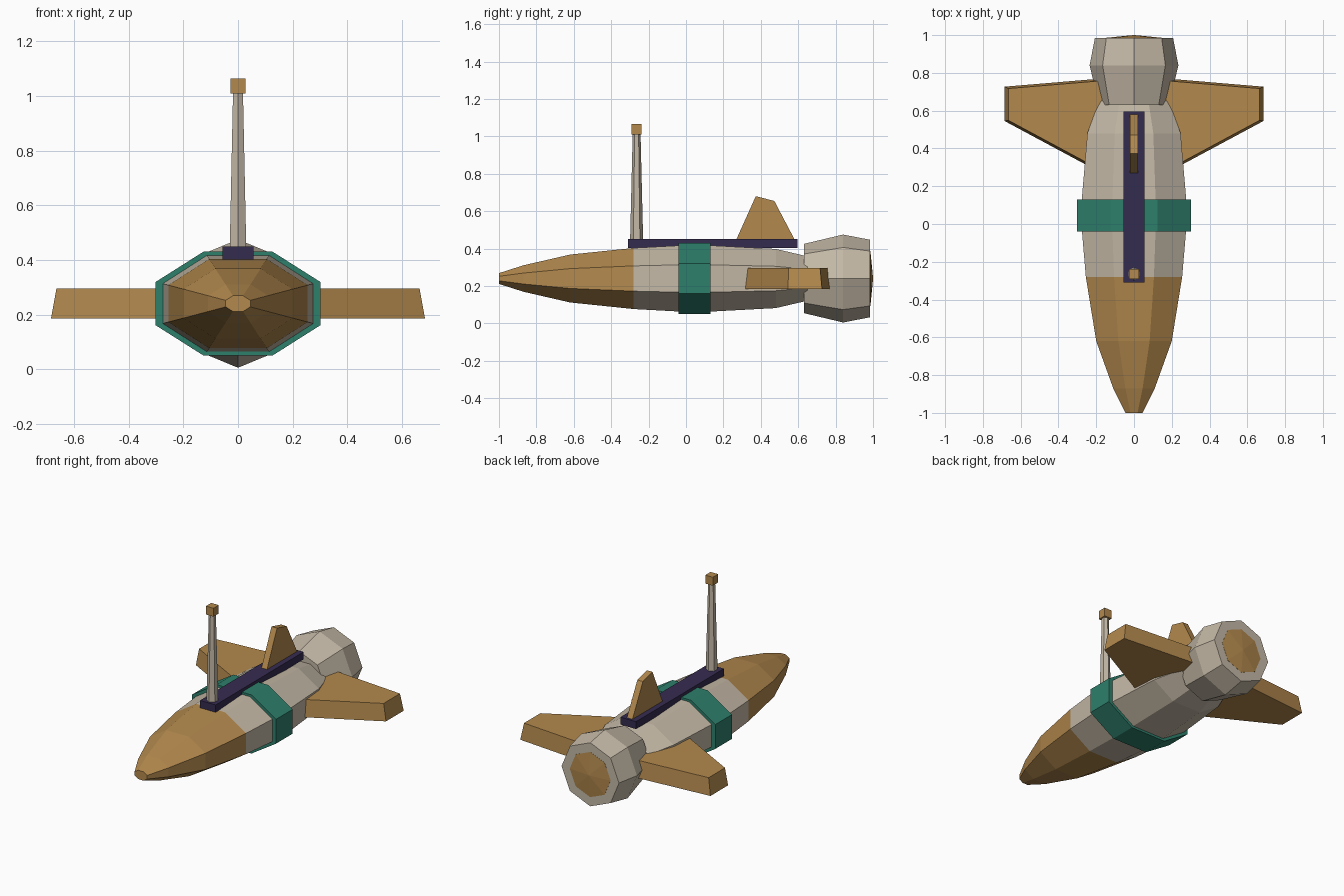
import bpy, bmesh, math
from mathutils import Vector

if "Cube" in bpy.data.objects:
    bpy.data.objects.remove(bpy.data.objects["Cube"])


def material(name, rgb):
    m = bpy.data.materials.new(name)
    m.diffuse_color = (*rgb, 1)
    m.use_nodes = True
    m.node_tree.nodes["Principled BSDF"].inputs["Base Color"].default_value = m.diffuse_color
    return m


GOLD = material("gold", (0.45, 0.25, 0.075))
GREY = material("warm grey", (0.55, 0.48, 0.38))
TEAL = material("teal", (0.027, 0.215, 0.15))
NAVY = material("dark violet", (0.036, 0.025, 0.08))
AXIS_Z = 0.24   # height of the hull's long axis


def loft(name, rings, mats, closed=True):
    """Skin a list of equal-length point rings, capping both ends."""
    bm = bmesh.new()
    loops = [[bm.verts.new(p) for p in ring] for ring in rings]
    n = len(loops[0])
    for a, b in zip(loops, loops[1:]):
        for i in range(n):
            j = (i + 1) % n
            bm.faces.new((a[i], a[j], b[j], b[i]))
    bm.faces.new(loops[0])
    bm.faces.new(loops[-1])
    bmesh.ops.recalc_face_normals(bm, faces=bm.faces)
    me = bpy.data.meshes.new(name)
    bm.to_mesh(me)
    bm.free()
    for m in mats:
        me.materials.append(m)
    ob = bpy.data.objects.new(name, me)
    bpy.context.collection.objects.link(ob)
    return ob


def ring_y(y, rx, rz, turn=0.0):
    """Octagon ring around the long axis."""
    return [(rx * math.cos(turn + i * math.pi / 4), y,
             AXIS_Z + rz * math.sin(turn + i * math.pi / 4)) for i in range(8)]


def hull_ring(y, half_width, half_height):
    """Flat-sided octagon given by its half width and half height."""
    k = 1 / math.cos(math.pi / 8)
    return ring_y(y, half_width * k, half_height * k, math.pi / 8)


def box(name, x, y, z, mat):
    return loft(name, [[(x[0], y[0], h), (x[1], y[0], h), (x[1], y[1], h), (x[0], y[1], h)]
                       for h in z], [mat])


# Hull with gold nose
profile = [(-1.0, 0.045), (-0.87, 0.11), (-0.62, 0.2), (-0.28, 0.255),
           (0.05, 0.283), (0.48, 0.247), (0.65, 0.185)]
hull = loft("hull", [hull_ring(y, w, w * 0.64) for y, w in profile], [GREY, GOLD])
for f in hull.data.polygons:
    f.material_index = 1 if f.center.y < -0.28 else 0

# Band around the middle
loft("hull_band", [hull_ring(y, 0.302, 0.191) for y in (-0.04, 0.13)], [TEAL])

# Engine with a shallow gold exhaust cone
loft("engine", [ring_y(y, r, r) for y, r in
                ((0.63, 0.185), (0.84, 0.235), (0.985, 0.207))], [GREY])
loft("exhaust", [ring_y(y, r, r) for y, r in
                 ((0.98, 0.147), (0.986, 0.147), (1.0, 0.004))], [GOLD])

# Rail along the back
box("top_rail", (-0.056, 0.056), (-0.31, 0.595), (0.402, 0.45), NAVY)

# Tapered hexagonal mast and its block
MAST_Y = -0.264
loft("mast", [[(r * math.sin(i * math.pi / 3), MAST_Y + r * math.cos(i * math.pi / 3), z)
               for i in range(6)] for z, r in ((0.44, 0.035), (1.015, 0.021))], [GREY])
box("mast_block", (-0.027, 0.027), (MAST_Y - 0.027, MAST_Y + 0.027), (1.01, 1.065), GOLD)

# Upright fin
fin = [(0.265, 0.44), (0.585, 0.44), (0.472, 0.655), (0.373, 0.68)]
loft("tail_fin", [[(x, y, z) for y, z in fin] for x in (-0.02, 0.02)], [GOLD])

# Swept wings, slightly smaller on the upper side
lower = [(0.15, 0.258), (0.685, 0.545), (0.685, 0.727), (0.15, 0.772)]
upper = [(0.15, 0.272), (0.665, 0.549), (0.665, 0.717), (0.15, 0.76)]
for side, label in ((-1, "left"), (1, "right")):
    loft(label + "_wing", [[(side * x, y, z) for x, y in plan]
                           for plan, z in ((lower, 0.185), (upper, 0.295))], [GOLD])
